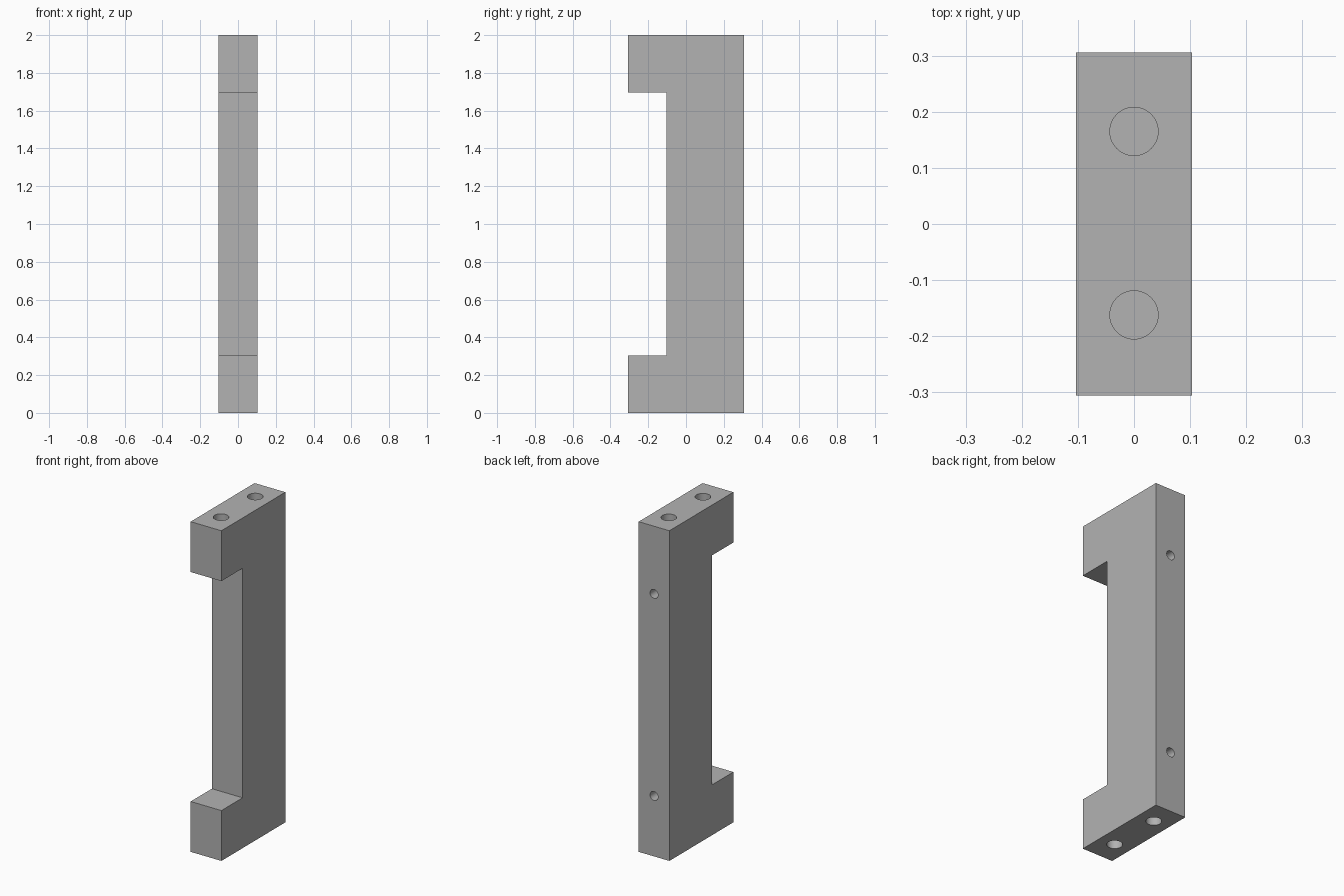
import bpy
import bmesh
from math import radians
from mathutils import Matrix, Vector

if "Cube" in bpy.data.objects:
    bpy.data.objects.remove(bpy.data.objects["Cube"], do_unlink=True)

HALF_WIDTH = 0.103
HALF_DEPTH = 0.306
HEIGHT = 2.0
FOOT = 0.305        # height of each foot
GRIP_FRONT = -0.103  # front plane of the recessed grip

# Single flat colour
grey = bpy.data.materials.new("plain grey")
grey.use_nodes = True
colour = (0.448, 0.448, 0.448, 1)
grey.diffuse_color = colour
grey.node_tree.nodes["Principled BSDF"].inputs["Base Color"].default_value = colour


def add_object(name, bm):
    bmesh.ops.recalc_face_normals(bm, faces=bm.faces)
    mesh = bpy.data.meshes.new(name)
    bm.to_mesh(mesh)
    bm.free()
    mesh.materials.append(grey)
    obj = bpy.data.objects.new(name, mesh)
    bpy.context.collection.objects.link(obj)
    return obj


# Handle body: side profile extruded across the width
profile = [
    (-HALF_DEPTH, 0), (HALF_DEPTH, 0), (HALF_DEPTH, HEIGHT), (-HALF_DEPTH, HEIGHT),
    (-HALF_DEPTH, HEIGHT - FOOT), (GRIP_FRONT, HEIGHT - FOOT),
    (GRIP_FRONT, FOOT), (-HALF_DEPTH, FOOT),
]
bm = bmesh.new()
side = bm.faces.new([bm.verts.new((-HALF_WIDTH, y, z)) for y, z in profile])
extruded = bmesh.ops.extrude_face_region(bm, geom=[side])["geom"]
bmesh.ops.translate(bm, vec=(2 * HALF_WIDTH, 0, 0),
                    verts=[e for e in extruded if isinstance(e, bmesh.types.BMVert)])
handle = add_object("handle_body", bm)


# Blind screw holes: cylinders centred on the surface, sunk by their depth
cutter_bm = bmesh.new()


def add_hole(centre, axis, radius, depth):
    turn = Vector(axis).to_track_quat("Z", "Y").to_matrix().to_4x4()
    bmesh.ops.create_cone(cutter_bm, cap_ends=True, segments=40, radius1=radius,
                          radius2=radius, depth=2 * depth,
                          matrix=Matrix.Translation(centre) @ turn)


for y in (-0.162, 0.165):
    for z in (0, HEIGHT):
        add_hole((0, y, z), (0, 0, 1), 0.043, 0.2)
for z in (0.366, 1.59):
    add_hole((0, HALF_DEPTH, z), (0, 1, 0), 0.027, 0.15)
cutter = add_object("hole_cutter", cutter_bm)

cut = handle.modifiers.new("screw holes", "BOOLEAN")
cut.operation = "DIFFERENCE"
cut.solver = "EXACT"
cut.object = cutter

bpy.ops.object.select_all(action="DESELECT")
handle.select_set(True)
bpy.context.view_layer.objects.active = handle
bpy.ops.object.modifier_apply(modifier=cut.name)
bpy.data.objects.remove(cutter, do_unlink=True)

# Round hole walls, crisp outer edges
bpy.ops.object.shade_smooth_by_angle(angle=radians(30))
